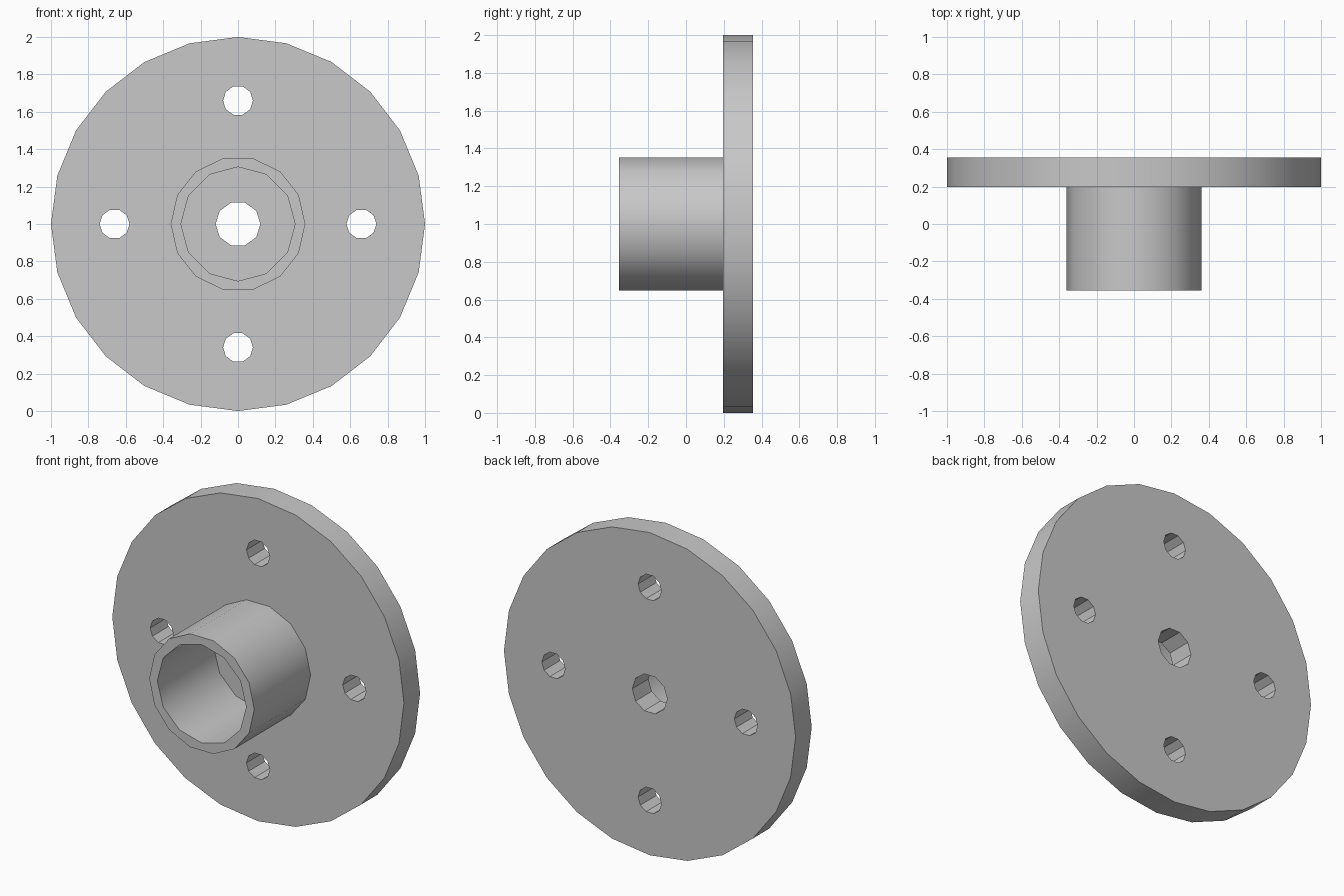
import bpy, bmesh
from math import cos, sin, tau, radians

cube = bpy.data.objects.get("Cube")
if cube:
    bpy.data.objects.remove(cube, do_unlink=True)

# One plain grey metal
grey = bpy.data.materials.new("grey_metal")
grey.use_nodes = True
colour = (0.58, 0.58, 0.58, 1)
grey.diffuse_color = colour
grey.node_tree.nodes["Principled BSDF"].inputs["Base Color"].default_value = colour

CENTRE_Z = 1.0
FRONT, SEAT, BACK = -0.355, 0.197, 0.355


def plate(name, loops, y0, y1):
    """Extrude a flat outline with holes along y; loop = (x, z, radius, sides)."""
    bm = bmesh.new()
    edges = []
    for x, z, radius, sides in loops:
        ring = [bm.verts.new((x + radius * cos(tau * i / sides), y0,
                              CENTRE_Z + z + radius * sin(tau * i / sides)))
                for i in range(sides)]
        edges += [bm.edges.new((ring[i - 1], ring[i])) for i in range(sides)]
    bmesh.ops.triangle_fill(bm, edges=edges, use_beauty=True, normal=(0, -1, 0))
    result = bmesh.ops.extrude_face_region(bm, geom=bm.faces[:], use_keep_orig=True)
    moved = [v for v in result["geom"] if isinstance(v, bmesh.types.BMVert)]
    bmesh.ops.translate(bm, verts=moved, vec=(0, y1 - y0, 0))
    bmesh.ops.recalc_face_normals(bm, faces=bm.faces[:])
    mesh = bpy.data.meshes.new(name)
    bm.to_mesh(mesh)
    bm.free()
    mesh.materials.append(grey)
    obj = bpy.data.objects.new(name, mesh)
    bpy.context.collection.objects.link(obj)
    bpy.ops.object.select_all(action='DESELECT')
    obj.select_set(True)
    bpy.context.view_layer.objects.active = obj
    bpy.ops.object.shade_smooth_by_angle(angle=radians(32))
    return obj


# Round flange with a centre hole and four bolt holes
BOLT = 0.66
bolt_holes = [(x, z, 0.08, 10) for x, z in ((BOLT, 0), (-BOLT, 0), (0, BOLT), (0, -BOLT))]
plate("flange", [(0, 0, 1.0, 24), (0, 0, 0.12, 10)] + bolt_holes, SEAT, BACK)

# Hollow hub on the front of the flange
plate("hub", [(0, 0, 0.36, 14), (0, 0, 0.305, 12)], FRONT, SEAT)
